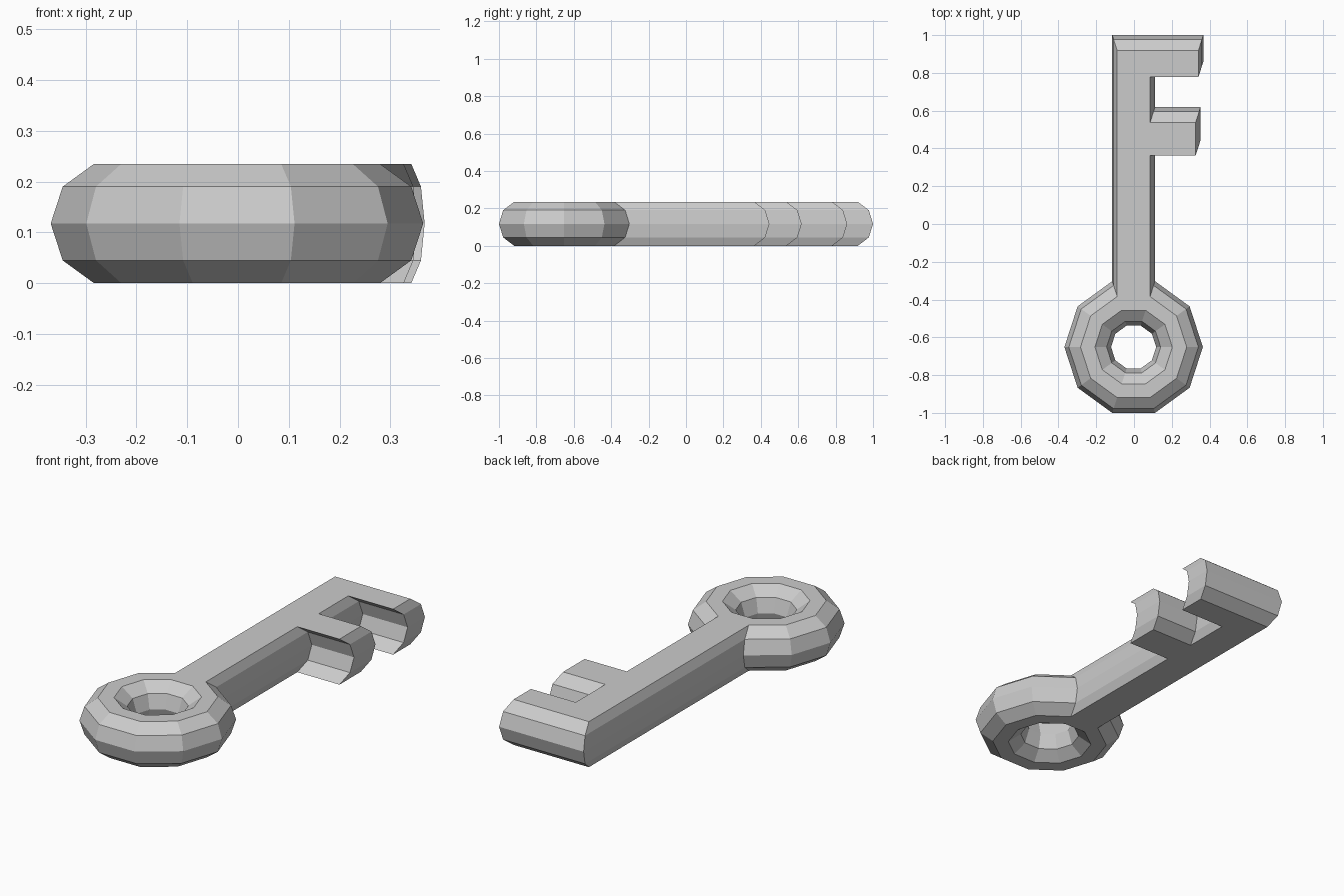
import bpy, bmesh
from math import cos, sin, pi
from mathutils import Vector

if "Cube" in bpy.data.objects:
    bpy.data.objects.remove(bpy.data.objects["Cube"])

MAJOR, MINOR, N = 0.243, 0.1235, 10
TUBE_Z = MINOR * sin(2 * pi / 5)
CX = -0.002
CY = -1 + (MAJOR + MINOR) * cos(pi / N)

bm = bmesh.new()


def extrude(faces, offset):
    """Extrude a patch, drop the old faces, return the moved patch and the new walls."""
    before = set(bm.faces)
    geom = bmesh.ops.extrude_face_region(bm, geom=faces)["geom"]
    cap = [g for g in geom if isinstance(g, bmesh.types.BMFace)]
    verts = [g for g in geom if isinstance(g, bmesh.types.BMVert)]
    bmesh.ops.translate(bm, verts=verts, vec=Vector(offset))
    old = [f for f in faces if f.is_valid]
    if old:
        bmesh.ops.delete(bm, geom=old, context='FACES')
    walls = [f for f in bm.faces if f not in before and f not in cap]
    return cap, walls


# Ring bow: ten-sided torus with a ten-sided tube
rings = []
for i in range(N):
    a = 2 * pi * i / N
    ring = []
    for j in range(N):
        b = 2 * pi * j / N
        r = MAJOR + MINOR * cos(b)
        ring.append(bm.verts.new((CX + r * cos(a), CY + r * sin(a), TUBE_Z + MINOR * sin(b))))
    rings.append(ring)
patch = []
for i in range(N):
    for j in range(N):
        p, q, k = rings[i], rings[(i + 1) % N], (j + 1) % N
        f = bm.faces.new((p[j], q[j], q[k], p[k]))
        # outer faces pointing to +y grow into the shaft
        if i == 2 and j in (0, 1, 8, 9):
            patch.append(f)

# Shaft: outer ring faces drawn out along y in steps; some steps carry a tooth
start = CY + (MAJOR + MINOR * cos(2 * pi / 5)) * cos(pi / N)
end = start + 1 - (CY + (MAJOR + MINOR) * cos(pi / N))
teeth = []
for y, tooth in ((0.362, 0), (0.537, 0.241), (0.778, 0), (end, 0.256)):
    patch, walls = extrude(patch, (0, y - start, 0))
    start = y
    if tooth:
        sides = [f for f in walls
                 if all(v.co.x > 0 for v in f.verts)]
        teeth.append((sides, tooth))

# Teeth: side faces of the shaft drawn out along x
for sides, length in teeth:
    extrude(sides, (length, 0, 0))

bmesh.ops.recalc_face_normals(bm, faces=bm.faces)
mesh = bpy.data.meshes.new("key")
bm.to_mesh(mesh)
bm.free()
key = bpy.data.objects.new("key", mesh)
bpy.context.collection.objects.link(key)
